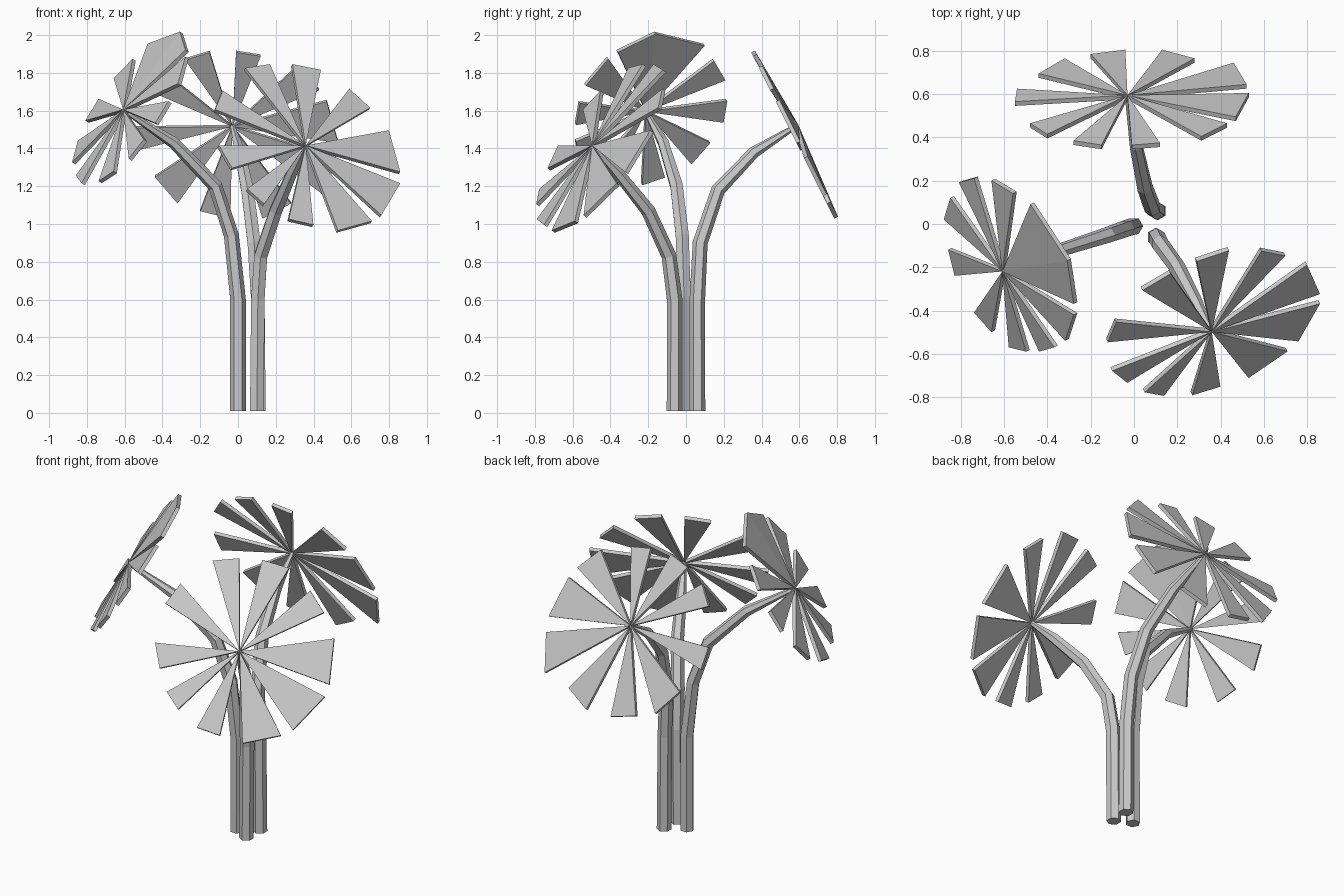
import bpy, bmesh
from mathutils import Vector

if "Cube" in bpy.data.objects:
    bpy.data.objects.remove(bpy.data.objects["Cube"], do_unlink=True)

THICKNESS = 0.022   # petal thickness
DISH = 0.03         # how far the petal tips lie behind the flower centre
X, Y, Z = range(3)

grey = bpy.data.materials.new("plain grey")
grey.use_nodes = True
grey.diffuse_color = (0.6, 0.6, 0.6, 1)
grey.node_tree.nodes["Principled BSDF"].inputs["Base Color"].default_value = grey.diffuse_color


def add_object(name, mesh):
    obj = bpy.data.objects.new(name, mesh)
    bpy.context.collection.objects.link(obj)
    mesh.materials.clear()
    mesh.materials.append(grey)
    return obj


def stem(name, points):
    """Tapered six-sided tube along a bent path."""
    curve = bpy.data.curves.new(name + "_path", "CURVE")
    curve.dimensions = "3D"
    curve.bevel_depth = 0.042
    curve.bevel_resolution = 1
    curve.use_fill_caps = True
    spline = curve.splines.new("POLY")
    spline.points.add(len(points) - 1)
    taper = (1, 0.98, 0.95, 0.9, 0.75, 0.3)
    for point, place, radius in zip(spline.points, points, taper):
        point.co = (*place, 1)
        point.radius = radius
    helper = bpy.data.objects.new(name + "_path", curve)
    bpy.context.collection.objects.link(helper)
    graph = bpy.context.evaluated_depsgraph_get()
    mesh = bpy.data.meshes.new_from_object(helper.evaluated_get(graph))
    bpy.data.objects.remove(helper, do_unlink=True)
    for face in mesh.polygons:
        face.use_smooth = False
    add_object(name, mesh)


def flower(name, centre, normal, axes, tips):
    """Ring of wedge petals; tip corners are hundredths along two axes,
    and the third coordinate follows from the tilted flower plane."""
    centre, normal = Vector(centre), Vector(normal).normalized()
    solved = ({X, Y, Z} - set(axes)).pop()
    half = normal * THICKNESS / 2

    def corner(pair):
        offset = Vector((0, 0, 0))
        for axis, value in zip(axes, pair):
            offset[axis] = value / 100
        offset[solved] = -(DISH + normal.dot(offset)) / normal[solved]
        return centre + offset

    bm = bmesh.new()
    for tip in tips:
        wedge = [centre, corner(tip[:2]), corner(tip[2:])]
        front = [bm.verts.new(p + half) for p in wedge]
        back = [bm.verts.new(p - half) for p in wedge]
        bm.faces.new(front)
        bm.faces.new(back[::-1])
        for i in range(len(wedge)):
            j = (i + 1) % len(wedge)
            bm.faces.new((front[i], back[i], back[j], front[j]))
    bmesh.ops.recalc_face_normals(bm, faces=bm.faces)
    mesh = bpy.data.meshes.new(name)
    bm.to_mesh(mesh)
    bm.free()
    add_object(name, mesh)


# Right plant
right_centre = (-0.6, -0.215, 1.6)
stem("right_stem", [(0, -0.01, 0.01), (0, -0.01, 0.6), (-0.035, -0.02, 0.94),
                    (-0.12, -0.05, 1.2), (-0.34, -0.12, 1.43), right_centre])
flower("right_flower", right_centre, (-0.764, -0.371, 0.528), (X, Y), [
    (13, 31, 30, 5), (30, 5, 33, -15), (33, -20, 29, -32), (24, -35, 17, -37),
    (11, -37, 3, -35), (-5, -28, -13, -19), (-22, -2, -25, 10),
    (-27, 24, -24, 34), (-20, 41, -13, 43), (-5, 42, 5, 36)])

# Back plant
back_centre = (-0.03, 0.585, 1.52)
stem("back_stem", [(0.11, 0.06, 0.01), (0.105, 0.06, 0.6), (0.085, 0.075, 0.9),
                   (0.05, 0.17, 1.18), (0.01, 0.36, 1.38), back_centre])
flower("back_flower", back_centre, (0, 0.894, 0.447), (X, Y), [
    (-17, 19, -1, 21), (-41, 10, -29, 17), (-52, -3, -51, 3), (-45, -13, -37, -18),
    (-25, -21, -12, -23), (2, -23, 15, -22), (34, -19, 46, -13),
    (50, -10, 56, 1), (55, 5, 49, 15), (31, 17, 16, 21)])

# Front plant
front_centre = (0.355, -0.49, 1.41)
stem("front_stem", [(0.1, -0.06, 0.01), (0.105, -0.06, 0.6), (0.12, -0.09, 0.83),
                    (0.2, -0.2, 1.07), (0.285, -0.36, 1.27), front_centre])
flower("front_flower", front_centre, (0.358, -0.75, 0.557), (X, Z), [
    (44, 8, 50, -14), (50, -20, 40, -37), (35, -40, 17, -45), (4, -42, -9, -39),
    (-22, -31, -31, -23), (-39, -12, -46, 0), (-48, 19, -44, 29),
    (-32, 41, -19, 43), (-7, 43, 8, 40), (23, 30, 34, 20)])
